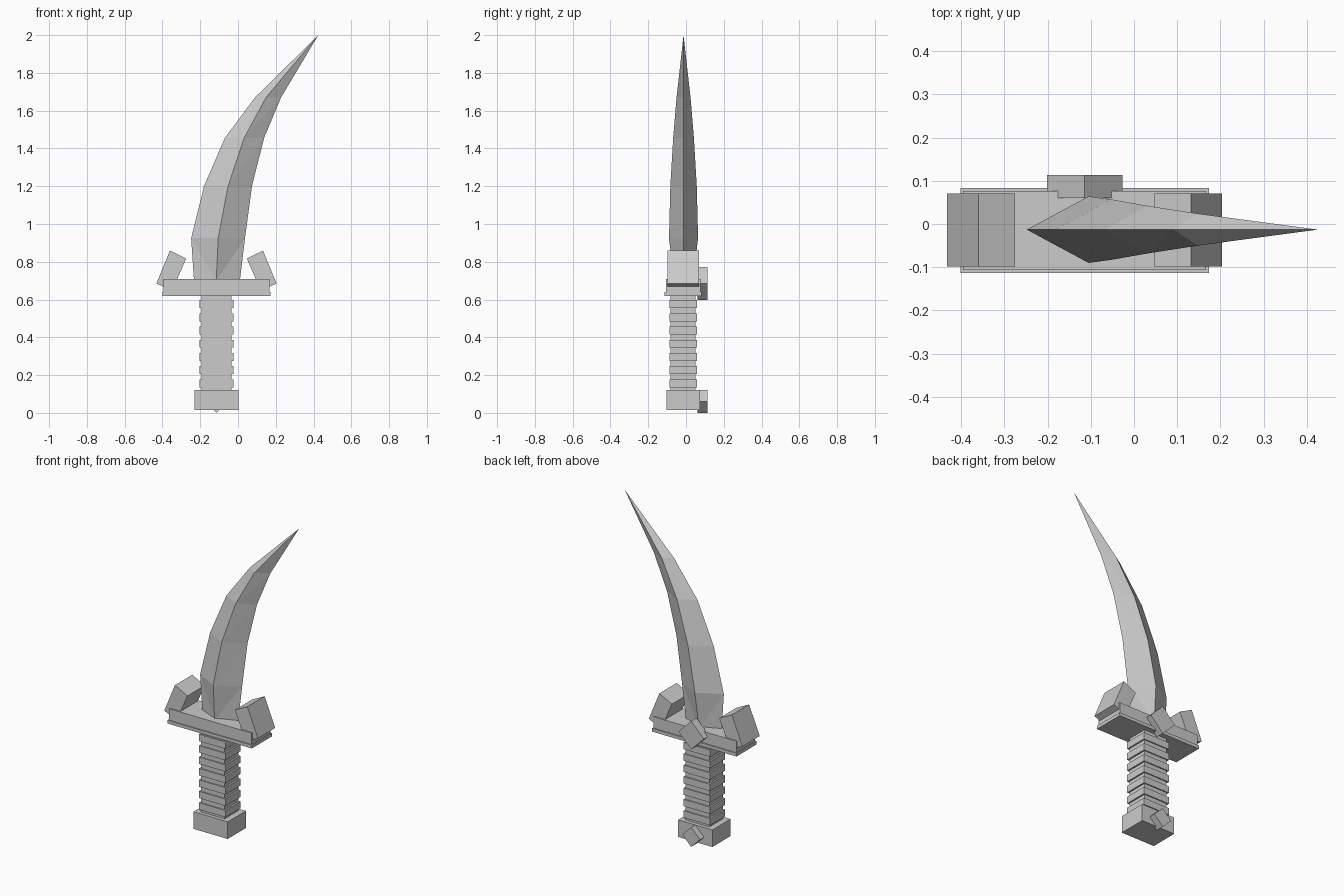
import bpy
import bmesh
from mathutils import Vector

cube = bpy.data.objects.get("Cube")
if cube:
    bpy.data.objects.remove(cube, do_unlink=True)

MID_X, MID_Y = -0.114, -0.015

steel = bpy.data.materials.new("plain grey")
steel.use_nodes = True
grey = (0.6, 0.6, 0.6, 1)
steel.diffuse_color = grey
steel.node_tree.nodes["Principled BSDF"].inputs["Base Color"].default_value = grey


def finish(name, bm):
    """Turn a bmesh into a flat shaded object."""
    bmesh.ops.recalc_face_normals(bm, faces=bm.faces)
    mesh = bpy.data.meshes.new(name)
    bm.to_mesh(mesh)
    bm.free()
    mesh.materials.append(steel)
    obj = bpy.data.objects.new(name, mesh)
    bpy.context.collection.objects.link(obj)
    return obj


def prism(name, outline, y0, y1):
    """Extrude an x-z outline along y."""
    bm = bmesh.new()
    face = bm.faces.new([bm.verts.new((x, y0, z)) for x, z in outline])
    new = bmesh.ops.extrude_face_region(bm, geom=[face])["geom"]
    verts = [v for v in new if isinstance(v, bmesh.types.BMVert)]
    bmesh.ops.translate(bm, verts=verts, vec=Vector((0, y1 - y0, 0)))
    return finish(name, bm)


def box(name, half_x, half_y, z0, z1):
    """Box centred on the grip axis."""
    a, b = MID_X - half_x, MID_X + half_x
    return prism(name, [(a, z0), (b, z0), (b, z1), (a, z1)],
                 MID_Y - half_y, MID_Y + half_y)


def diamond(name, z, r):
    """Square stud standing on its corner, on the back."""
    outline = [(MID_X - r, z), (MID_X, z - r), (MID_X + r, z), (MID_X, z + r)]
    return prism(name, outline, 0.06, 0.113)


# Pommel, grip and its raised bands
box("pommel", 0.116, 0.088, 0.015, 0.12)
box("grip_core", 0.08, 0.066, 0.11, 0.63)
for i in range(7):
    z = 0.135 + 0.07 * i
    box(f"grip_band_{i + 1}", 0.09, 0.073, z, z + 0.042)

# Guard with a lip along the bottom
box("guard_lip", 0.287, 0.098, 0.62, 0.64)
box("guard", 0.281, 0.091, 0.64, 0.71)

# Slanted guard prongs, mirrored about the grip
prong = [(-0.36, 0.86), (-0.275, 0.817), (-0.348, 0.647), (-0.432, 0.685)]
prism("right_prong", prong, -0.098, 0.07)
prism("left_prong", [(2 * MID_X - x, z) for x, z in prong], -0.098, 0.07)

# Studs on the back
diamond("guard_stud", 0.685, 0.087)
diamond("pommel_stud", 0.06, 0.06)

# Curved blade: z, outer edge x, ridge x, inner edge x, half thickness
sections = [
    (0.70, -0.233, -0.115, 0.01, 0.05),
    (0.925, -0.248, -0.105, 0.037, 0.077),
    (1.20, -0.18, -0.053, 0.074, 0.07),
    (1.455, -0.07, 0.032, 0.138, 0.055),
    (1.67, 0.09, 0.148, 0.228, 0.037),
]
bm = bmesh.new()
rings = []
for z, outer, ridge, inner, t in sections:
    points = [(outer, 0), (ridge, -t), (inner, 0), (ridge, t)]
    rings.append([bm.verts.new((x, y - 0.013, z)) for x, y in points])
for low, high in zip(rings, rings[1:]):
    for i in range(4):
        e, r = (i, (i + 1) % 4) if i % 2 == 0 else ((i + 1) % 4, i)
        bm.faces.new((low[e], low[r], high[e]))
        bm.faces.new((low[r], high[r], high[e]))
tip = bm.verts.new((0.425, -0.013, 2.0))
for i in range(4):
    bm.faces.new((rings[-1][i], rings[-1][(i + 1) % 4], tip))
bm.faces.new(rings[0])
finish("blade", bm)
